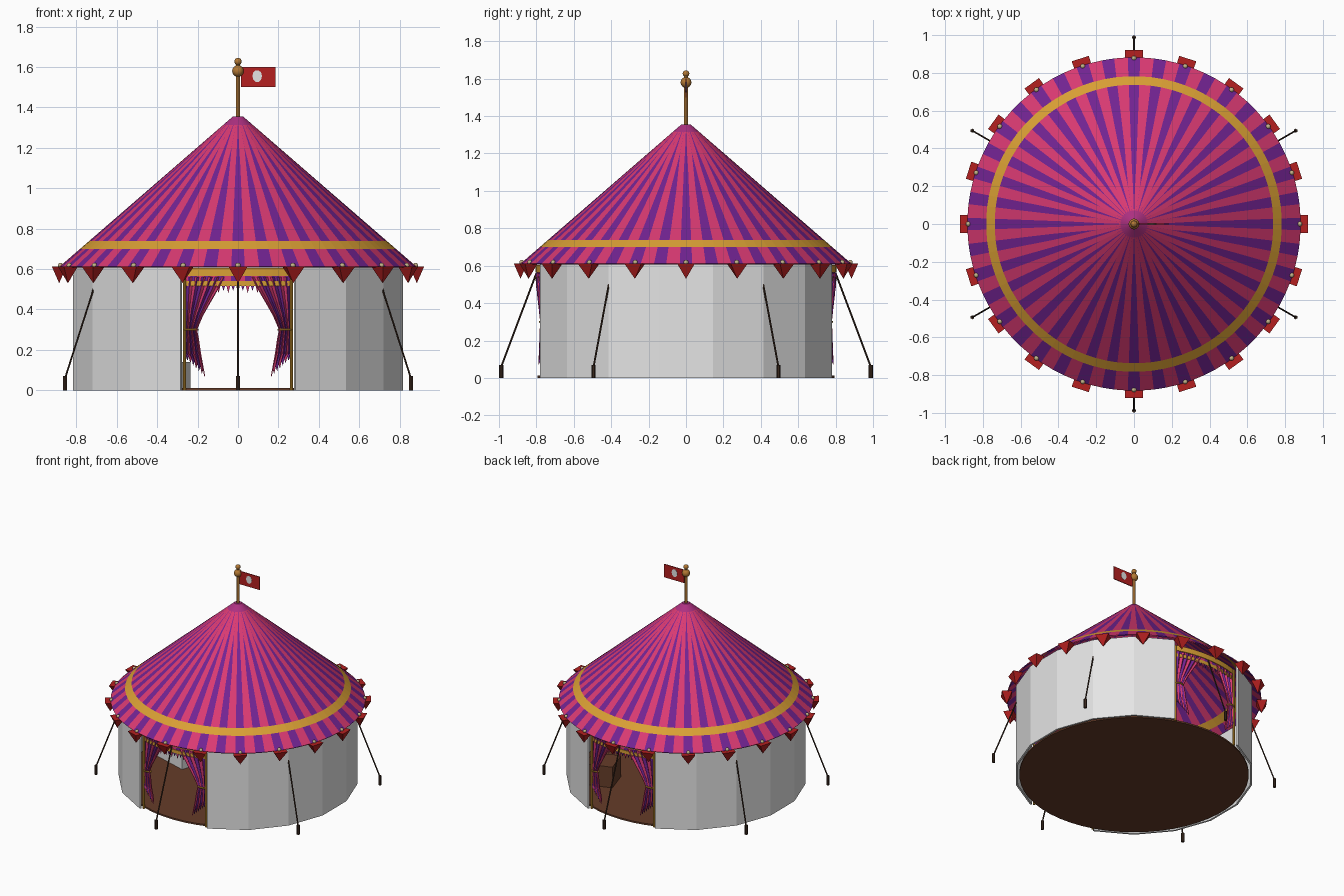
import bpy, math
from mathutils import Vector

if "Cube" in bpy.data.objects:
    bpy.data.objects.remove(bpy.data.objects["Cube"])

def mat(name, r, g, b):
    m = bpy.data.materials.new(name)
    m.diffuse_color = (r, g, b, 1)
    m.use_nodes = True
    m.node_tree.nodes["Principled BSDF"].inputs["Base Color"].default_value = m.diffuse_color
    return m

PINK = mat("pink_canvas", .70, .042, .17)
PURPLE = mat("purple_canvas", .17, .017, .29)
GOLD = mat("gold_trim", .70, .35, .035)
WHITE = mat("white_canvas", .78, .78, .78)
RED = mat("red_cloth", .46, .014, .014)
ROPE = mat("dark_rope", .04, .02, .012)
WOOD = mat("floor_wood", .13, .045, .022)
BRASS = mat("pole_brass", .45, .19, .035)
CREAM = mat("cream_knob", .55, .45, .25)
MAGENTA = mat("magenta_cap", .42, .03, .22)

def polar(deg, r, z):
    # angle is measured from the front (-y) towards +x
    a = math.radians(deg)
    return (r * math.sin(a), -r * math.cos(a), z)

def mesh(name, verts, faces, mats, idx=None, thick=0.0):
    me = bpy.data.meshes.new(name)
    me.from_pydata(verts, [], faces)
    for m in mats:
        me.materials.append(m)
    if idx:
        for p, i in zip(me.polygons, idx):
            p.material_index = i
    me.update()
    ob = bpy.data.objects.new(name, me)
    bpy.context.collection.objects.link(ob)
    if thick:
        s = ob.modifiers.new("thickness", 'SOLIDIFY')
        s.thickness = thick
        s.offset = 0
    return ob

def done(name, m, smooth=False):
    ob = bpy.context.object
    ob.name = name
    ob.data.materials.append(m)
    if smooth:
        bpy.ops.object.shade_smooth_by_angle()
    return ob

def rod(name, a, b, r, m, n=8):
    a, b = Vector(a), Vector(b)
    bpy.ops.mesh.primitive_cylinder_add(vertices=n, radius=r, depth=(b - a).length, location=(a + b) / 2,
                                        rotation=(b - a).to_track_quat('Z', 'Y').to_euler())
    return done(name, m, True)

def ball(name, loc, r, m):
    bpy.ops.mesh.primitive_uv_sphere_add(segments=12, ring_count=8, radius=r, location=loc)
    return done(name, m, True)

def box(name, loc, size, m, rot=0):
    bpy.ops.mesh.primitive_cube_add(size=1, location=loc, rotation=(0, 0, rot))
    bpy.context.object.scale = size
    return done(name, m)

# roof: cone with tapering stripes, alternately long and short, and a gold band
rings = [.025, .07, .12, .2, .3, .42, .55, .735, .78, .88]
N = 40
verts, faces, idx = [], [], []
for r in rings:
    z = 1.35 - (r - .025) / .855 * .74
    for k in range(N):
        start = .06 if k % 2 == 0 else .2
        w = 2.15 * min(1, max(.02, (r - start) / .35 + (.35 if r > start else 0)))
        verts += [polar(k * 9 - w, r, z), polar(k * 9 + w, r, z)]
C = 2 * N
for j in range(len(rings) - 1):
    for c in range(C):
        d = (c + 1) % C
        faces.append((j * C + c, (j + 1) * C + c, (j + 1) * C + d, j * C + d))
        idx.append(3 if j == 0 else 2 if j == 7 else 1 if c % 2 == 0 else 0)
faces.append(tuple(range(C)))
idx.append(3)
roof = mesh("roof", verts, faces, [PINK, PURPLE, GOLD, MAGENTA], idx, .008)

# walls: two runs of flat panels leaving doorways front and back
for side, s in (("right", 1), ("left", -1)):
    v = [polar(s * a, .823, z) for a in range(20, 161, 20) for z in (0, .63)]
    f = [(2 * i, 2 * i + 2, 2 * i + 3, 2 * i + 1) for i in range(7)]
    mesh(side + "_wall", v, f, [WHITE], thick=.014)

# floor
bpy.ops.mesh.primitive_cylinder_add(vertices=54, radius=.795, depth=.012, location=(0, 0, .006))
done("floor", WOOD)

# bunting: inverted pyramids with a knob above each
for k in range(20):
    a = k * 18
    z = .612
    v = [polar(a + t, r, z) for t, r in ((-3.1, .85), (3.1, .85), (2.95, .922), (-2.95, .922))]
    v.append(polar(a, .885, .53))
    mesh("pennant", v, [(0, 1, 2, 3), (1, 0, 4), (2, 1, 4), (3, 2, 4), (0, 3, 4)], [RED])
    ball("pennant_knob", polar(a, .878, .618), .013, CREAM)

# guy ropes and stakes
for a in range(0, 360, 60):
    top = polar(a, .80, .56) if a % 180 == 0 else polar(a, .822, .51)
    rod("guy_rope", polar(a, .988, .06), top, .005, ROPE, 6)
    rod("stake", polar(a, .988, 0), polar(a, .988, .07), .011, ROPE, 6)

# doorway dressing, built for the front and turned for the back
def arc_y(x, r=.80):
    return -math.sqrt(r * r - x * x)

def strip(name, z0, z1, r, mats, n=16):
    v = [polar(-19.5 + 39 * i / n, r, z) for i in range(n + 1) for z in (z0, z1)]
    f = [(2 * i, 2 * i + 2, 2 * i + 3, 2 * i + 1) for i in range(n)]
    return mesh(name, v, f, mats, [i % len(mats) for i in range(n)], .008)

def curtain(s):
    rows = [(.56, .07, .27), (.5, .10, .27), (.44, .135, .268), (.37, .175, .265), (.30, .205, .262),
            (.25, .195, .262), (.18, .185, .26), (.07, .165, .25)]
    n = 12
    v, f, ix = [], [], []
    for j, (z, xi, xo) in enumerate(rows):
        for i in range(n + 1):
            t = i / n
            x = xi + (xo - xi) * t
            zz = z
            if j == len(rows) - 1:
                zz += .08 * t + (.03 if i % 2 else 0)
            v.append((s * x, arc_y(x) + (.009 if i % 2 else -.006), zz))
    for j in range(len(rows) - 1):
        for i in range(n):
            a = j * (n + 1) + i
            f.append((a, a + 1, a + n + 2, a + n + 1))
            ix.append((i // 2) % 2)
    return mesh("curtain", v, f, [PINK, PURPLE], ix, .005)

for turn in (0, math.pi):
    parts = [strip("lintel_upper", .565, .605, .80, [GOLD]),
             strip("lintel_stripes", .535, .57, .795, [PINK, PURPLE]),
             strip("lintel_lower", .517, .542, .80, [GOLD])]
    for s in (-1, 1):
        parts.append(curtain(s))
        bpy.ops.mesh.primitive_torus_add(major_segments=16, minor_segments=6, major_radius=.028, minor_radius=.006,
                                         location=(s * .232, arc_y(.232), .30))
        bpy.context.object.scale = (1.1, .6, 1)
        parts.append(done("curtain_tie", GOLD, True))
        parts.append(rod("door_post", polar(s * 19.2, .805, 0), polar(s * 19.2, .805, .6), .008, GOLD))
    # hanging fringe in the middle of the doorway
    for i in range(-4, 5):
        x, y, d = i * .024, arc_y(i * .024), .48 + .012 * (i % 2)
        v = [(x - .012, y, .53), (x + .012, y, .53), (x, y, d)]
        parts.append(mesh("fringe", v, [(0, 1, 2)], [PURPLE if i % 2 else PINK], thick=.006))
    if turn:
        bpy.context.view_layer.update()
        from mathutils import Matrix
        for p in parts:
            p.matrix_world = Matrix.Rotation(turn, 4, 'Z') @ p.matrix_world

# furniture inside
box("bed", (-.46, .2, .075), (.3, .55, .13), WHITE, -.3)
box("crate", (.45, .36, .09), (.2, .2, .16), WOOD, .3)

# flagpole with two finials
rod("flagpole", (0, 0, 1.32), (0, 0, 1.63), .011, BRASS, 12)
ball("large_finial", (0, 0, 1.58), .029, BRASS)
ball("small_finial", (0, 0, 1.627), .018, BRASS)

# flag with a plain pale spot
box("flag", (.1, 0, 1.55), (.17, .006, .1), RED)
v = [(.095 + .024 * math.cos(i * math.pi / 5), 0, 1.555 + .03 * math.sin(i * math.pi / 5)) for i in range(10)]
mesh("flag_spot", v, [tuple(range(10))], [WHITE], thick=.009)
